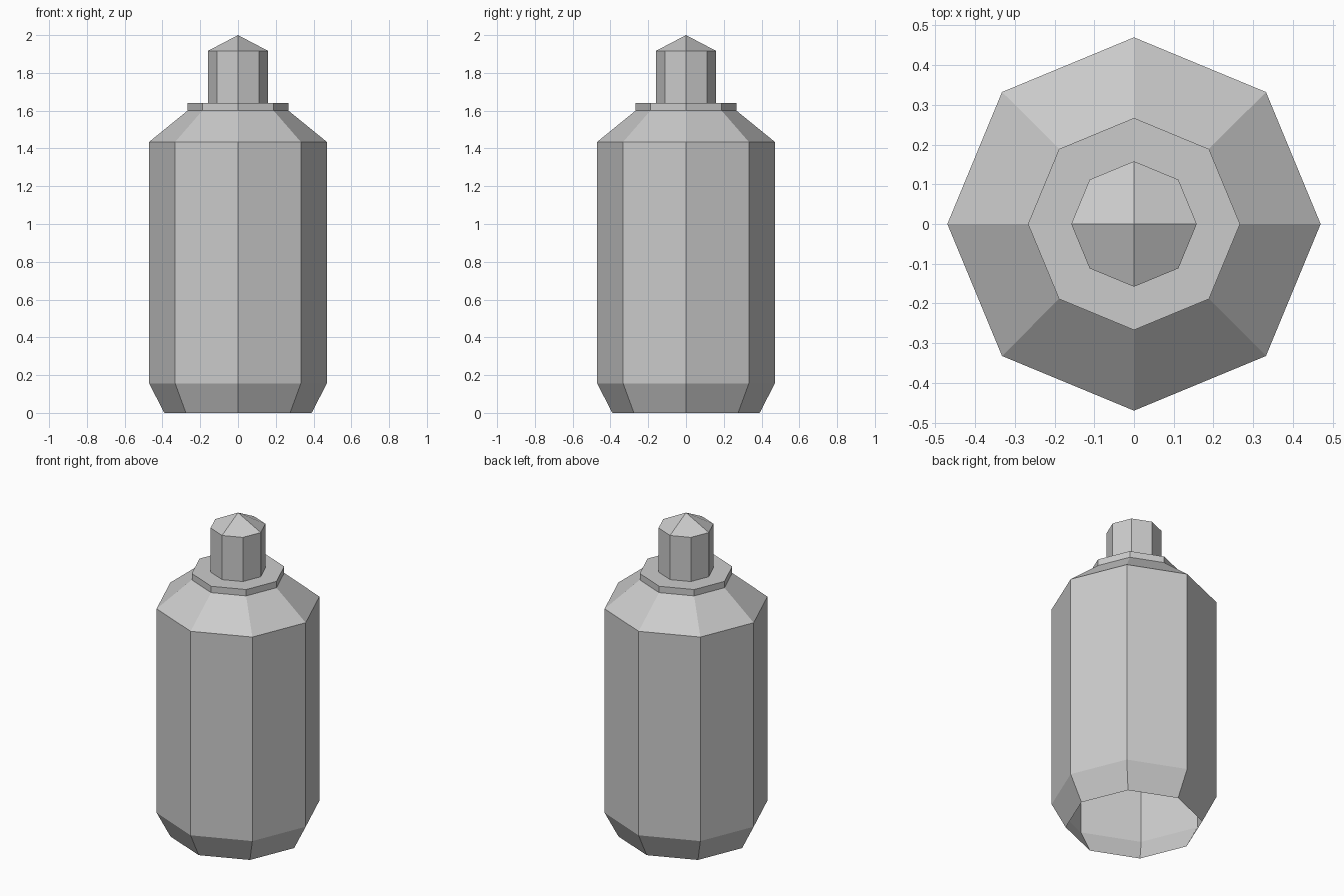
import bpy, bmesh
from math import cos, sin, pi

if "Cube" in bpy.data.objects:
    bpy.data.objects.remove(bpy.data.objects["Cube"])

SIDES = 8

def lathe(name, profile, tip=None):
    """Open eight-sided shell through (radius, z) rings, optional pointed top."""
    bm = bmesh.new()
    rings = [[bm.verts.new((r * cos(2 * pi * i / SIDES), r * sin(2 * pi * i / SIDES), z))
              for i in range(SIDES)] for r, z in profile]
    for lo, hi in zip(rings, rings[1:]):
        for i in range(SIDES):
            j = (i + 1) % SIDES
            bm.faces.new((lo[i], lo[j], hi[j], hi[i]))
    if tip is not None:
        # four quads meeting at the apex
        apex = bm.verts.new((0, 0, tip))
        top = rings[-1]
        for i in range(0, SIDES, 2):
            bm.faces.new((apex, top[i], top[i + 1], top[(i + 2) % SIDES]))
    mesh = bpy.data.meshes.new(name)
    bm.to_mesh(mesh)
    bm.free()
    obj = bpy.data.objects.new(name, mesh)
    bpy.context.collection.objects.link(obj)
    return obj

# Bottle body: open base, bevelled foot, wall, shoulder and collar
lathe("bottle_body", [(0.39, 0), (0.47, 0.155), (0.47, 1.435),
                      (0.267, 1.60), (0.267, 1.64), (0.158, 1.64)])

# Cap with a low pointed top
lathe("cap", [(0.158, 1.64), (0.158, 1.917)], tip=2.0)
